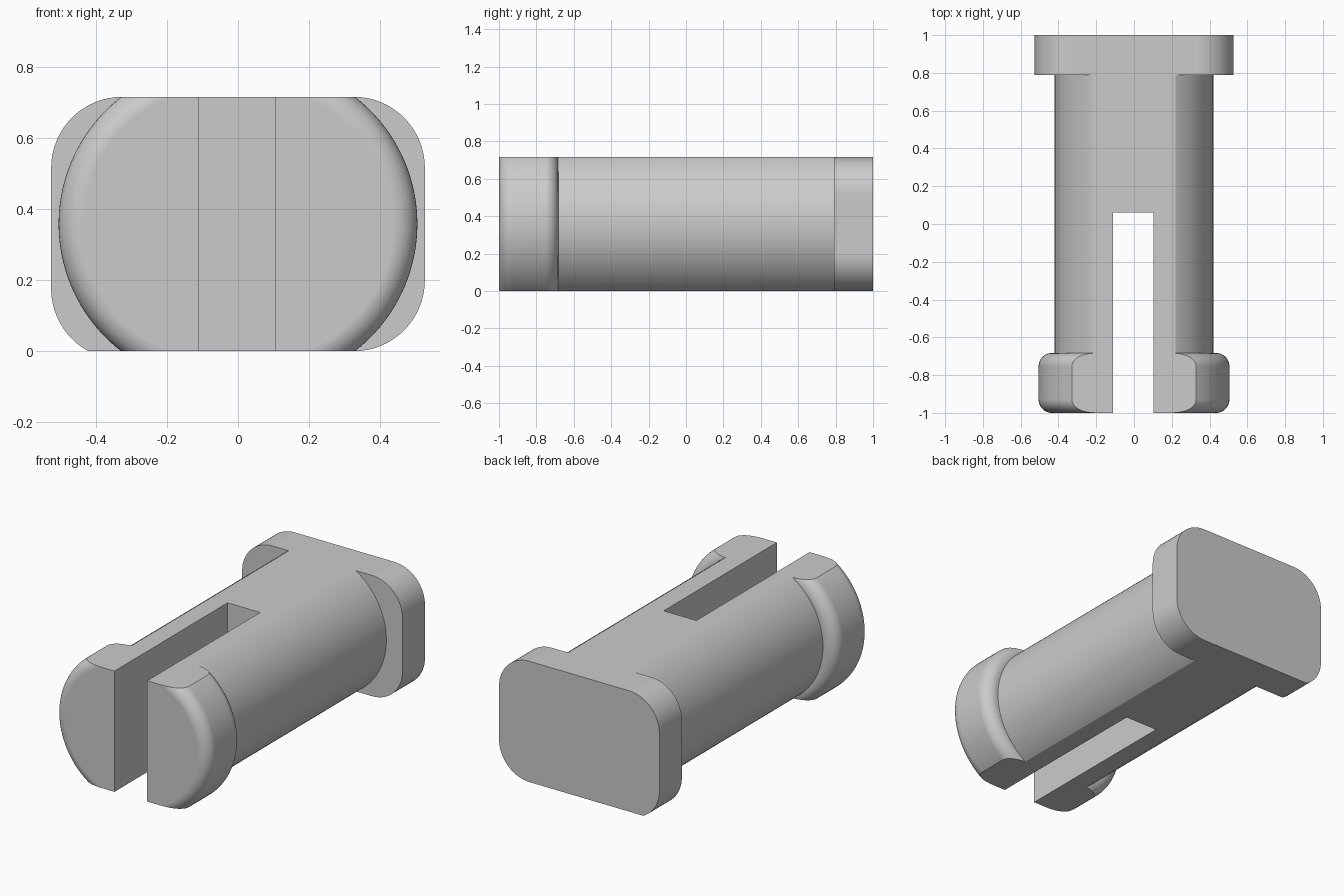
import bpy, bmesh, math

if "Cube" in bpy.data.objects:
    bpy.data.objects.remove(bpy.data.objects["Cube"])

H = 0.716          # overall height
ZC = H / 2         # height of the pin axis

grey = bpy.data.materials.new("plain grey")
grey.diffuse_color = (0.6, 0.6, 0.6, 1)
grey.use_nodes = True
grey.node_tree.nodes["Principled BSDF"].inputs["Base Color"].default_value = grey.diffuse_color


def make(name, bm):
    bmesh.ops.recalc_face_normals(bm, faces=bm.faces)
    me = bpy.data.meshes.new(name)
    bm.to_mesh(me)
    bm.free()
    me.materials.append(grey)
    ob = bpy.data.objects.new(name, me)
    bpy.context.collection.objects.link(ob)
    return ob


def lathe(name, profile, cx, n=128):
    """Solid of revolution about a y axis; profile is a list of (radius, y)."""
    bm = bmesh.new()
    rings = [[bm.verts.new((cx + r * math.cos(2 * math.pi * i / n), y,
                            ZC + r * math.sin(2 * math.pi * i / n)))
              for i in range(n)] for r, y in profile]
    for a, b in zip(rings, rings[1:]):
        for i in range(n):
            j = (i + 1) % n
            bm.faces.new((a[i], a[j], b[j], b[i]))
    bm.faces.new(rings[0])
    bm.faces.new(rings[-1])
    return make(name, bm)


def extrude(name, outline, y0, y1):
    """Prism along y from an (x, z) outline."""
    bm = bmesh.new()
    face = bm.faces.new([bm.verts.new((x, y0, z)) for x, z in outline])
    out = bmesh.ops.extrude_face_region(bm, geom=[face])["geom"]
    bmesh.ops.translate(bm, vec=(0, y1 - y0, 0),
                        verts=[v for v in out if isinstance(v, bmesh.types.BMVert)])
    return make(name, bm)


def box(name, x0, x1, y0, y1, z0, z1):
    return extrude(name, [(x0, z0), (x1, z0), (x1, z1), (x0, z1)], y0, y1)


def arc(cx, cy, r, a0, a1, n=16):
    return [(cx + r * math.cos(math.radians(a0 + (a1 - a0) * i / n)),
             cy + r * math.sin(math.radians(a0 + (a1 - a0) * i / n)))
            for i in range(n + 1)]


def boolean(ob, other, op):
    mod = ob.modifiers.new(op, "BOOLEAN")
    mod.operation, mod.solver, mod.object = op, "EXACT", other
    bpy.context.view_layer.objects.active = ob
    bpy.ops.object.modifier_apply(modifier=mod.name)
    bpy.data.objects.remove(other)


# round shaft
pin = lathe("split_pin", [(0.42, -0.72), (0.42, 0.85)], 0)

# rounded head lobes, one for each prong
R, F = 0.452, 0.07
head = arc(R - F, -1 + F, F, -90, 0, 10) + arc(R - F, -0.683 - F, F, 0, 90, 10)
for side in (-1, 1):
    boolean(pin, lathe("head_lobe", head, side * 0.053), "UNION")

# flats above and below, then the slot between the prongs
boolean(pin, box("flats", -1, 1, -2, 2, 0, H), "INTERSECT")
boolean(pin, box("slot", -0.11, 0.104, -1.5, 0.06, -0.5, 1.5), "DIFFERENCE")

# end plate with rounded corners, the lower left one running out at the base
W, C = 0.526, 0.2
outline = (arc(W - C, C, C, -90, 0) + arc(W - C, H - C, C, 0, 90)
           + arc(C - W, H - C, C, 90, 180)
           + arc(C - W, 0.176, C, 180, 180 + math.degrees(math.asin(0.176 / C))))
boolean(pin, extrude("end_plate", outline, 0.79, 1), "UNION")

# smooth rounds with crisp edges
bpy.ops.object.select_all(action="DESELECT")
pin.select_set(True)
bpy.context.view_layer.objects.active = pin
bpy.ops.object.shade_smooth_by_angle(angle=math.radians(25))
weighted = pin.modifiers.new("weighted normals", "WEIGHTED_NORMAL")
weighted.keep_sharp = True
